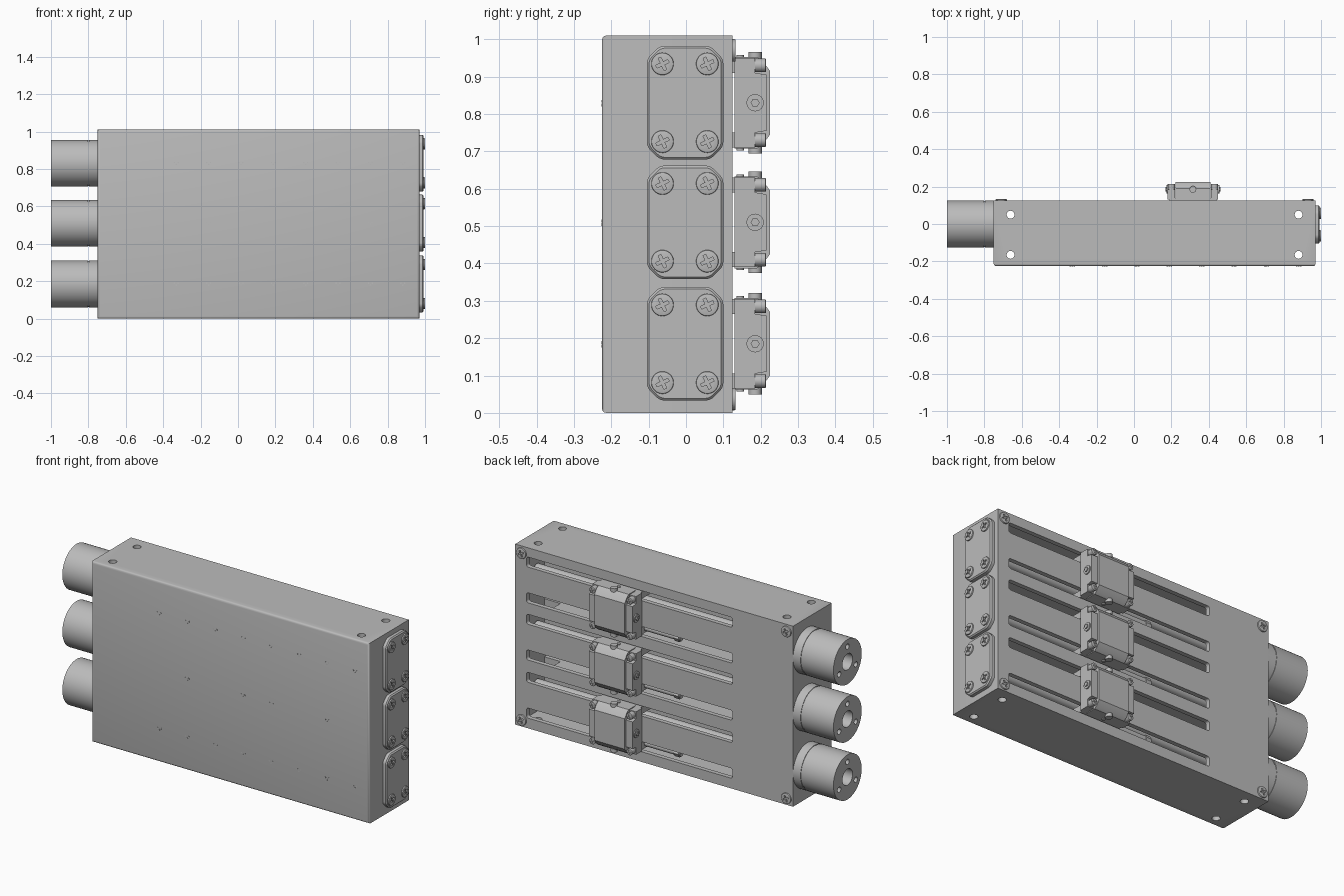
import bpy, bmesh, math
from mathutils import Matrix, Vector

if "Cube" in bpy.data.objects:
    bpy.data.objects.remove(bpy.data.objects["Cube"])

grey = bpy.data.materials.new("satin_grey")
grey.use_nodes = True
grey.diffuse_color = (0.5, 0.5, 0.5, 1)
grey.node_tree.nodes["Principled BSDF"].inputs["Base Color"].default_value = (0.5, 0.5, 0.5, 1)

LANES = {"lower": 0.185, "middle": 0.51, "upper": 0.83}
TURN = {"x": Matrix.Rotation(math.pi / 2, 4, "Y"),
        "y": Matrix.Rotation(-math.pi / 2, 4, "X"),
        "z": Matrix.Identity(4)}


def box(bm, x, y, z):
    """Box from three (low, high) ranges."""
    mid = Vector([(a + b) / 2 for a, b in (x, y, z)])
    size = [b - a for a, b in (x, y, z)]
    bmesh.ops.create_cube(bm, size=1, matrix=Matrix.Translation(mid) @ Matrix.Diagonal((*size, 1)))


def rod(bm, centre, radius, length, axis, sides=24):
    bmesh.ops.create_cone(bm, cap_ends=True, segments=sides, radius1=radius, radius2=radius,
                          depth=length, matrix=Matrix.Translation(centre) @ TURN[axis])


def prism(bm, points, depth):
    """Extrude a (y, z) outline along x over the range depth."""
    face = bm.faces.new([bm.verts.new((depth[0], y, z)) for y, z in points])
    out = bmesh.ops.extrude_face_region(bm, geom=[face])
    new = [v for v in out["geom"] if isinstance(v, bmesh.types.BMVert)]
    bmesh.ops.translate(bm, verts=new, vec=(depth[1] - depth[0], 0, 0))
    bmesh.ops.recalc_face_normals(bm, faces=bm.faces)


def finish(name, bm, smooth=True):
    mesh = bpy.data.meshes.new(name)
    bm.to_mesh(mesh)
    bm.free()
    mesh.materials.append(grey)
    ob = bpy.data.objects.new(name, mesh)
    bpy.context.collection.objects.link(ob)
    if smooth:
        shade(ob)
    return ob


def activate(ob):
    bpy.ops.object.select_all(action="DESELECT")
    ob.select_set(True)
    bpy.context.view_layer.objects.active = ob


def shade(ob):
    activate(ob)
    bpy.ops.object.shade_smooth_by_angle(angle=math.radians(35))


def cut(ob, bm):
    """Subtract the solids in bm from the object."""
    tool = finish("cutter", bm, False)
    tool.hide_render = True
    mod = ob.modifiers.new("cut", "BOOLEAN")
    mod.operation, mod.solver, mod.object = "DIFFERENCE", "EXACT", tool
    activate(ob)
    bpy.ops.object.modifier_apply(modifier=mod.name)
    bpy.data.objects.remove(tool)


# Housing: hollow box with softened front edges
bm = bmesh.new()
box(bm, (-0.75, 0.97), (-0.225, 0.125), (0, 1.01))
edges = [e for e in bm.edges if all(v.co.y < 0 for v in e.verts)]
bmesh.ops.bevel(bm, geom=edges, offset=0.012, segments=3, profile=0.5, affect="EDGES")
housing = finish("housing", bm, False)
bm = bmesh.new()
box(bm, (-0.72, 0.94), (-0.2, 0.1), (0.025, 0.985))
cut(housing, bm)

# Guide slots in the back, mounting holes in top and bottom
bm = bmesh.new()
for zc in LANES.values():
    for side in (-1, 1):
        z = zc + side * 0.1
        box(bm, (-0.375, 0.9), (0.08, 0.15), (z - 0.028, z + 0.028))
edges = [e for e in bm.edges if abs(e.verts[0].co.y - e.verts[1].co.y) > 0.05]
bmesh.ops.bevel(bm, geom=edges, offset=0.012, segments=3, profile=0.5, affect="EDGES")
for x in (-0.66, 0.88):
    for y in (-0.165, 0.05):
        for z in (0, 1.01):
            rod(bm, (x, y, z), 0.021, 0.08, "z")
cut(housing, bm)
shade(housing)

# Front fastener tips
bm = bmesh.new()
columns = [-0.33 + 0.173 * i for i in range(8)]
spots = [(x, z) for x in columns for z in (LANES["lower"], LANES["upper"])]
spots += [(columns[i], LANES["middle"]) for i in (1, 3, 4, 6)]
for x, z in spots:
    for dx, dz in ((-0.01, 0.004), (0.01, 0.004), (0, -0.006)):
        rod(bm, (x + dx, -0.225, z + dz), 0.004, 0.003, "y", 8)
finish("front_fastener_tips", bm)

# Cross-head screw, shared by every fastener
bm = bmesh.new()
rod(bm, (0, 0, 0.003), 0.03, 0.01, "z", 32)
top = [e for e in bm.edges if all(v.co.z > 0.005 for v in e.verts)]
bmesh.ops.bevel(bm, geom=top, offset=0.003, segments=2, profile=0.5, affect="EDGES")
master = finish("screw_master", bm)
bm = bmesh.new()
box(bm, (-0.018, 0.018), (-0.004, 0.004), (0.002, 0.02))
cut(master, bm)
bm = bmesh.new()
box(bm, (-0.004, 0.004), (-0.018, 0.018), (0.002, 0.02))
cut(master, bm)
screw_mesh = master.data
bpy.data.objects.remove(master)


def screw(name, place, axis, size=1.0):
    ob = bpy.data.objects.new(name, screw_mesh)
    spin = Matrix.Rotation(math.radians(25), 4, "Z")
    ob.matrix_world = Matrix.Translation(place) @ TURN[axis] @ spin @ Matrix.Scale(size, 4)
    bpy.context.collection.objects.link(ob)


for x in (-0.71, 0.93):
    for z in (0.037, 0.97):
        screw("back_corner_screw", (x, 0.125, z), "y")

for lane, zc in LANES.items():
    # Motor: turned body with a seam, a shaft bore and three tapped holes
    bm = bmesh.new()
    outline = [(-0.74, 0), (-0.74, 0.125), (-0.797, 0.125), (-0.797, 0.122), (-0.803, 0.122),
               (-0.803, 0.125), (-1, 0.125), (-1, 0.045), (-0.9, 0.045), (-0.9, 0)]
    verts = [bm.verts.new((x, 0, zc + r)) for x, r in outline]
    ring = [bm.edges.new(pair) for pair in zip(verts, verts[1:])]
    bmesh.ops.spin(bm, geom=verts + ring, cent=(0, 0, zc), axis=(1, 0, 0), angle=math.tau, steps=48)
    bmesh.ops.remove_doubles(bm, verts=bm.verts, dist=0.0005)
    bmesh.ops.recalc_face_normals(bm, faces=bm.faces)
    motor = finish(lane + "_motor", bm)
    bm = bmesh.new()
    for i in range(3):
        a = math.radians(90 + 120 * i)
        rod(bm, (-1, 0.085 * math.cos(a), zc + 0.085 * math.sin(a)), 0.015, 0.1, "x", 16)
    cut(motor, bm)
    shade(motor)

    # End cover with clipped corners
    bm = bmesh.new()
    a, b, h, c = -0.105, 0.1, 0.152, 0.035
    prism(bm, [(a + c, zc - h), (b - c, zc - h), (b, zc - h + c), (b, zc + h - c),
               (b - c, zc + h), (a + c, zc + h), (a, zc + h - c), (a, zc - h + c)], (0.965, 0.993))
    corners = [e for e in bm.edges if abs(e.verts[0].co.x - e.verts[1].co.x) > 0.01]
    bmesh.ops.bevel(bm, geom=corners, offset=0.012, segments=3, profile=0.5, affect="EDGES")
    rim = [e for e in bm.edges if all(v.co.x > 0.99 for v in e.verts)]
    bmesh.ops.bevel(bm, geom=rim, offset=0.006, segments=1, profile=0.5, affect="EDGES")
    finish(lane + "_end_cover", bm)
    for y in (-0.063, 0.057):
        for dz in (-0.104, 0.104):
            screw(lane + "_cover_screw", (0.992, y, zc + dz), "x")

    # U-shaped rail and lead screw inside the housing
    bm = bmesh.new()
    box(bm, (-0.72, 0.94), (-0.13, -0.09), (zc - 0.12, zc + 0.12))
    for side in (-1, 1):
        z = sorted((zc + side * 0.088, zc + side * 0.12))
        box(bm, (-0.72, 0.84), (-0.095, 0.03), z)
    rod(bm, (0.11, -0.01, zc), 0.03, 1.64, "x")
    finish(lane + "_inner_rail", bm)

    # Carriage: stepped centre, end caps and legs through the slots
    bm = bmesh.new()
    half = [(0.13, 0.123), (0.19, 0.123), (0.205, 0.112), (0.225, 0.085)]
    shape = [(y, zc + d) for y, d in half] + [(y, zc - d) for y, d in reversed(half)]
    prism(bm, shape, (0.222, 0.41))
    low = [(0.13, 0.12), (0.185, 0.12), (0.185, 0.08), (0.215, 0.075)]
    shape = [(y, zc + d) for y, d in low] + [(y, zc - d) for y, d in reversed(low)]
    prism(bm, shape, (0.18, 0.22))
    prism(bm, shape, (0.412, 0.45))
    for side in (-1, 1):
        z = zc + side * 0.1
        box(bm, (0.19, 0.44), (-0.03, 0.14), (z - 0.02, z + 0.02))
        for x in (0.201, 0.431):
            rod(bm, (x, 0.197, zc + side * 0.1), 0.018, 0.026, "y", 20)
    carriage = finish(lane + "_carriage", bm)
    bm = bmesh.new()
    for x in (0.18, 0.45):
        rod(bm, (x, 0.185, zc), 0.023, 0.012, "x")
        rod(bm, (x, 0.185, zc), 0.012, 0.024, "x", 6)
    for side in (-1, 1):
        rod(bm, (0.315, 0.185, zc + side * 0.126), 0.018, 0.02, "z", 20)
        rod(bm, (0.315, 0.145, zc + side * 0.124), 0.01, 0.008, "z", 16)
    finish(lane + "_carriage_plugs", bm)
    for x in (0.201, 0.431):
        for dz in (-0.1, 0.1):
            screw(lane + "_carriage_screw", (x, 0.209, zc + dz), "y", 0.6)

    # Grease fitting beside the carriage, seen through the lower slot
    bm = bmesh.new()
    rod(bm, (0.08, 0.08, zc - 0.095), 0.018, 0.22, "x", 16)
    rod(bm, (-0.01, 0.08, zc - 0.095), 0.024, 0.03, "x", 6)
    finish(lane + "_grease_fitting", bm)
